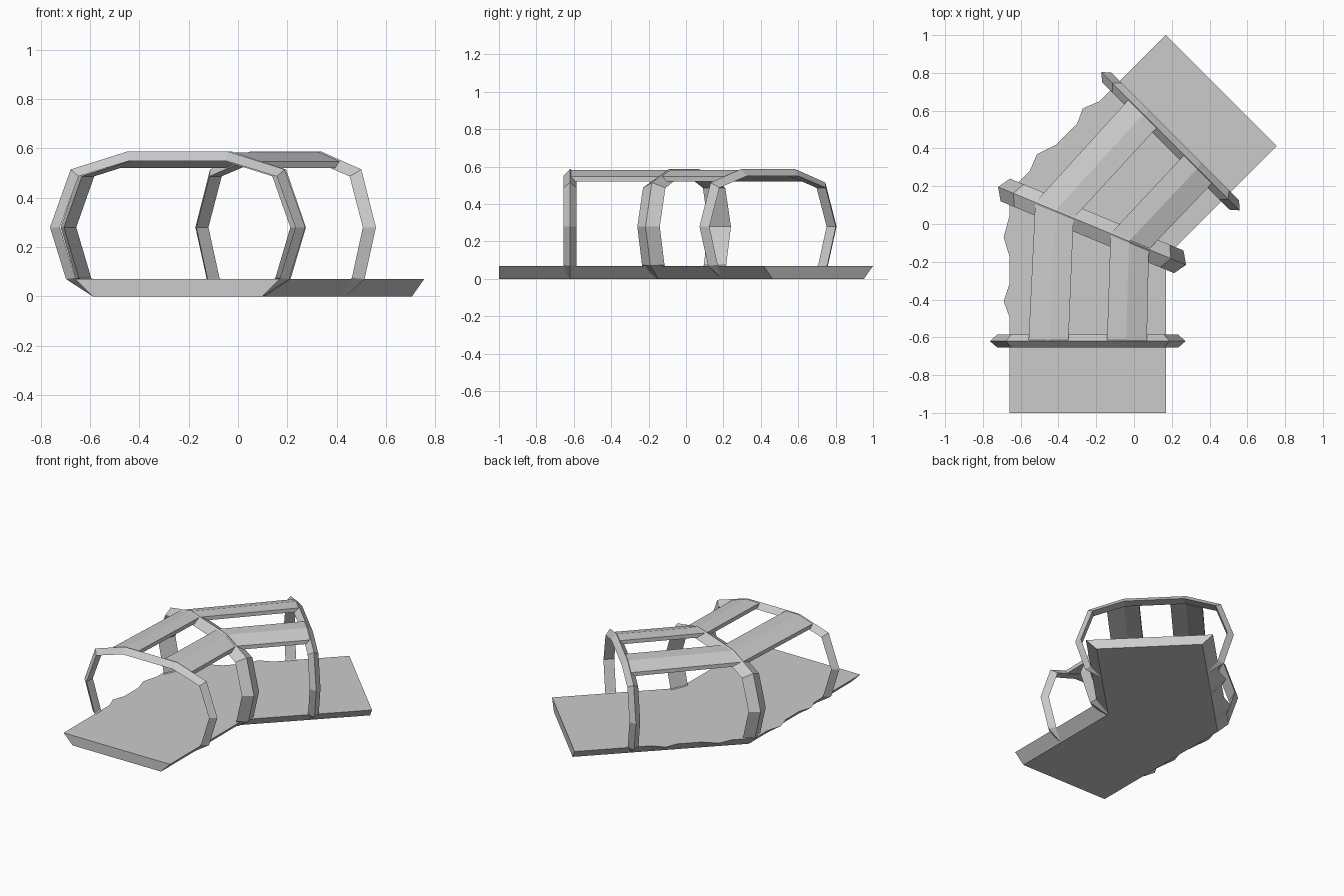
import bpy, bmesh, math
from mathutils import Vector

if "Cube" in bpy.data.objects:
    bpy.data.objects.remove(bpy.data.objects["Cube"])

CX = -0.245                      # centre line of the first leg
R = math.sqrt(0.5)


def loc(leg, s, u, z):
    """Point at distance s from the bend and u to the right of the centre line."""
    if leg == 0:
        return Vector((CX + u, s, z))
    return Vector((CX + R * (s + u), R * (s - u), z))


def make(name, build):
    bm = bmesh.new()
    build(bm)
    bmesh.ops.recalc_face_normals(bm, faces=bm.faces)
    me = bpy.data.meshes.new(name)
    bm.to_mesh(me)
    bm.free()
    ob = bpy.data.objects.new(name, me)
    bpy.context.collection.objects.link(ob)
    return ob


def loft(bm, rings):
    """Skin closed rings of equal size and cap both ends."""
    vs = [[bm.verts.new(p) for p in r] for r in rings]
    n = len(vs[0])
    for a, b in zip(vs, vs[1:]):
        for i in range(n):
            j = (i + 1) % n
            bm.faces.new((a[i], a[j], b[j], b[i]))
    bm.faces.new(vs[0])
    bm.faces.new(vs[-1])


# Bent floor slab, undercut sides, broken bumps along the outer edge
T = math.tan(math.pi / 8)
W, IN, TH = 0.415, 0.345, 0.07
edge = [(0, -1, 0), (0, -.49, 0), (0, -.41, .03), (0, -.32, 0), (0, -.17, 0),
        (0, -.07, .03), (0, .04, 0), (0, W * T, 0), (1, -.02, 0), (1, .07, .036),
        (1, .18, 0), (1, .336, 0), (1, .414, .036), (1, .505, 0), (1, 1, 0)]


def slab(bm):
    top, bot = [], []
    for leg, s, bump in edge:
        top.append(loc(leg, s, -W - bump, TH))
        # the bend corner of the underside is mitred
        bs = IN * T if s == W * T else s
        bot.append(loc(leg, bs, -IN, 0))
    for leg, s in ((1, 1), (0, None), (0, -1)):
        top.append(loc(leg, -W * T if s is None else s, W, TH))
        bot.append(loc(leg, -IN * T if s is None else s, IN, 0))
    loft(bm, [bot, top])


make("floor_slab", slab)

# Stations: origin, sideways direction, tangent, sideways scale, half thickness
a = math.pi / 8
stations = {
    "front": (loc(0, -.62, 0, 0), Vector((1, 0, 0)), Vector((0, 1, 0)), 1.0, .035),
    "bend": (Vector((-.222, -.01, 0)), Vector((math.cos(a), -math.sin(a), 0)),
             Vector((math.sin(a), math.cos(a), 0)), 1.04, .065),
    "rear": (loc(1, .62, 0, 0), Vector((R, -R, 0)), Vector((R, R, 0)), 1.0, .035),
}


def place(st, u, z, t=0):
    o, side, tan, k, w = st
    return o + side * u * k + tan * t + Vector((0, 0, z))


# Arch ribs with a ridged outer face
outer = [(.345, 0), (.453, .07), (.518, .28), (.434, .515), (.203, .588)]
inner = [(.335, .012), (.415, .075), (.478, .28), (.402, .487), (.195, .55)]


def both(p):
    return p + [(-u, z) for u, z in reversed(p)]


for name, st in stations.items():
    def rib(bm):
        w = st[4]
        loft(bm, [[place(st, *o), place(st, *i, w), place(st, *i, -w)]
                  for o, i in zip(both(outer), both(inner))])
    make(name + "_rib", rib)

# Folded roof strips running over the shoulders of the ribs
fold = [(.102, .583), (.203, .583), (.313, .548)]
for name, sg in (("left", -1), ("right", 1)):
    def strip(bm):
        sec = fold + [(u, z - .027) for u, z in reversed(fold)]
        loft(bm, [[place(st, sg * u, z) for u, z in sec] for st in stations.values()])
    make(name + "_roof_strip", strip)
